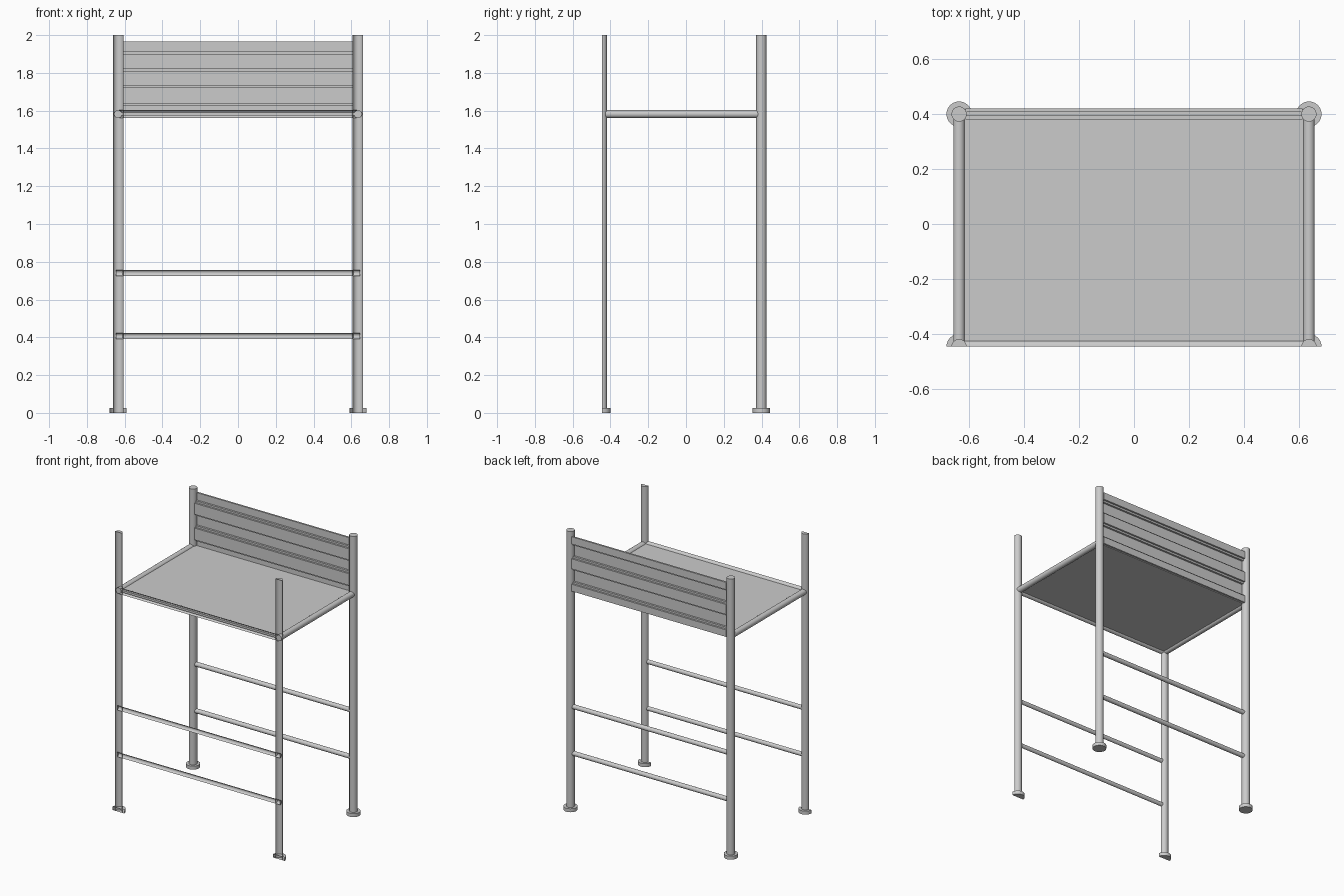
import bpy, bmesh, math
from mathutils import Vector

if "Cube" in bpy.data.objects:
    bpy.data.objects.remove(bpy.data.objects["Cube"])

POST_X = 0.635
BACK_Y = 0.399
FRONT_Y = -0.445   # the model is sliced open along this plane


def add_mesh(name, bm, smooth=True):
    me = bpy.data.meshes.new(name)
    bm.to_mesh(me)
    bm.free()
    ob = bpy.data.objects.new(name, me)
    bpy.context.collection.objects.link(ob)
    if smooth:
        bpy.ops.object.select_all(action='DESELECT')
        ob.select_set(True)
        bpy.context.view_layer.objects.active = ob
        bpy.ops.object.shade_smooth_by_angle(angle=math.radians(40))
    return ob


def pipe(name, start, end, radius, sliced=False):
    """Round bar between two points; sliced ones keep only the rear half."""
    a, b = Vector(start), Vector(end)
    bm = bmesh.new()
    bmesh.ops.create_cone(bm, cap_ends=True, segments=24, radius1=radius,
                          radius2=radius, depth=(b - a).length)
    turn = (b - a).to_track_quat('Z', 'Y').to_matrix().to_4x4()
    bmesh.ops.transform(bm, matrix=turn, verts=bm.verts)
    bmesh.ops.translate(bm, vec=(a + b) / 2, verts=bm.verts)
    if sliced:
        bmesh.ops.bisect_plane(bm, geom=bm.verts[:] + bm.edges[:] + bm.faces[:],
                               dist=1e-5, plane_co=(0, FRONT_Y, 0),
                               plane_no=(0, -1, 0), clear_outer=True)
    return add_mesh(name, bm)


def extrude_x(name, profile, half_width):
    """Extrude a closed (y, z) outline along x."""
    bm = bmesh.new()
    face = bm.faces.new([bm.verts.new((-half_width, y, z)) for y, z in profile])
    ext = bmesh.ops.extrude_face_region(bm, geom=[face])
    moved = [v for v in ext['geom'] if isinstance(v, bmesh.types.BMVert)]
    bmesh.ops.translate(bm, vec=(2 * half_width, 0, 0), verts=moved)
    bmesh.ops.recalc_face_normals(bm, faces=bm.faces)
    return add_mesh(name, bm, smooth=False)


# Posts and feet
for row, y, cut in (("back", BACK_Y, False), ("front", FRONT_Y, True)):
    for side, x in (("left", -POST_X), ("right", POST_X)):
        pipe(f"{row}_{side}_post", (x, y, 0), (x, y, 2), 0.0275, cut)
        pipe(f"{row}_{side}_foot", (x, y, 0), (x, y, 0.025), 0.046, cut)
    # Lower rails
    for level, z in (("lower", 0.407), ("upper", 0.741)):
        pipe(f"{row}_{level}_rail", (-0.645, y, z), (0.645, y, z), 0.016, cut)

# Platform frame
Z = 1.582
pipe("platform_front_bar", (-0.63, FRONT_Y, Z), (0.63, FRONT_Y, Z), 0.022, True)
for side, x in (("left", -POST_X), ("right", POST_X)):
    pipe(f"platform_{side}_bar", (x, FRONT_Y, Z), (x, BACK_Y, Z), 0.021)

# Platform deck
extrude_x("platform_deck", [(FRONT_Y + 0.005, 1.575), (0.40, 1.575),
                            (0.40, 1.59), (FRONT_Y + 0.005, 1.59)], 0.63)

# Stepped back panel: bands alternate between a rear and a forward layer
levels = [1.575, 1.638, 1.722, 1.82, 1.90, 1.965]
t = 0.013
front_line, back_line = [], []
for i in range(5):
    rear = i % 2 == 0
    y = 0.407 if rear else 0.380
    lo, hi = levels[i], levels[i + 1]
    front_line += [(y, lo), (y, hi)]
    grow = 0 if rear else t / 2
    b_lo = lo if i == 0 else lo + (-t if rear else t) * -1
    b_hi = hi if i == 4 else hi - (t if rear else -t) * 1
    if rear:
        b_lo = lo if i == 0 else lo + t
    else:
        b_lo, b_hi = lo - t, hi + t
    back_line += [(y + t, b_lo), (y + t, b_hi)]
extrude_x("back_panel", front_line + back_line[::-1], 0.612)
